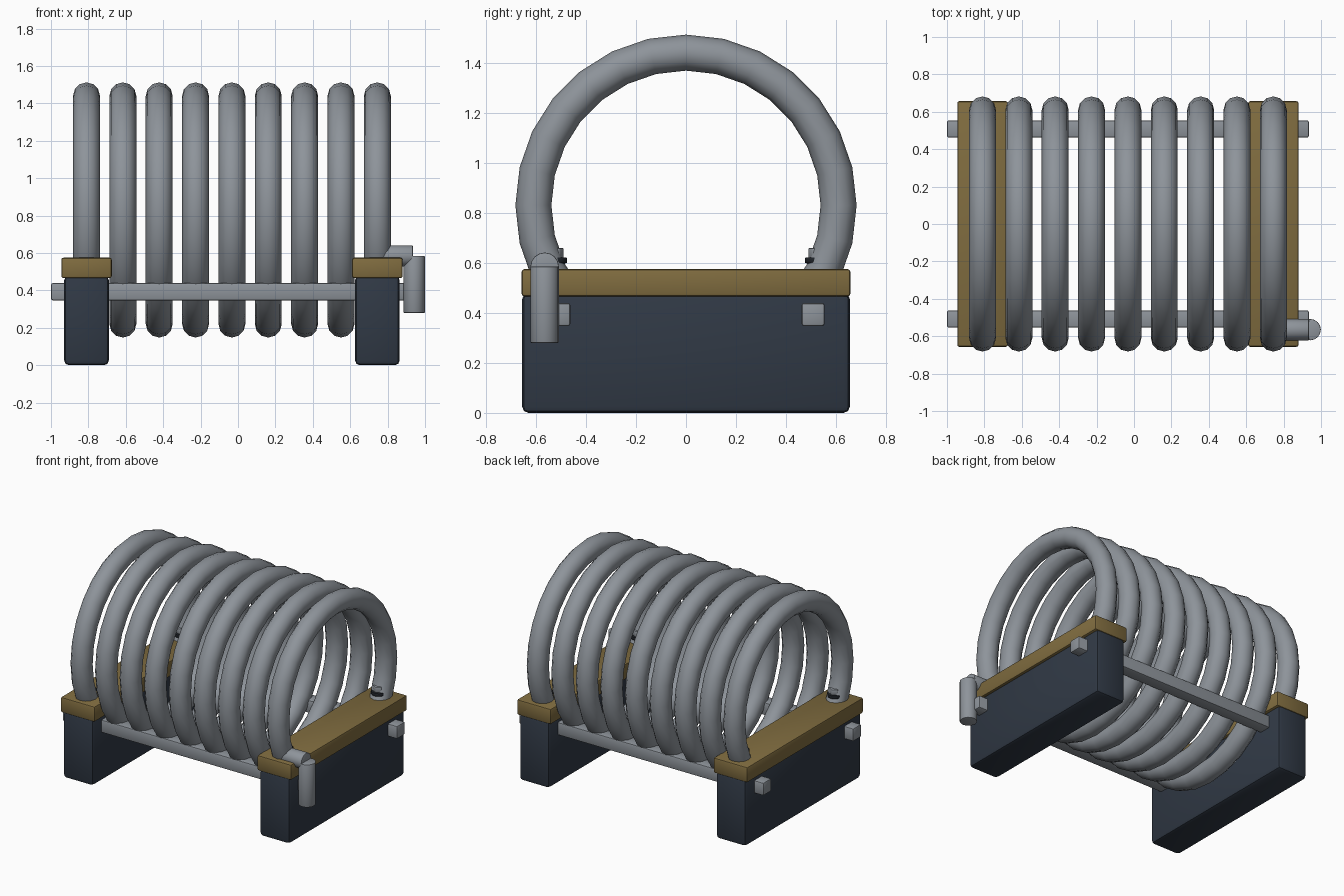
import bpy, math

if "Cube" in bpy.data.objects:
    bpy.data.objects.remove(bpy.data.objects["Cube"])


def material(name, rgb):
    m = bpy.data.materials.new(name)
    m.diffuse_color = (*rgb, 1)
    m.use_nodes = True
    m.node_tree.nodes["Principled BSDF"].inputs["Base Color"].default_value = m.diffuse_color
    return m


STEEL = material("grey steel", (0.27, 0.295, 0.325))
NAVY = material("dark navy", (0.030, 0.041, 0.060))
TAN = material("brown tan", (0.215, 0.150, 0.050))
BLACK = material("black rubber", (0.013, 0.016, 0.021))


def finish(name, mat, bevel=0.0, segments=2, angle=40):
    ob = bpy.context.object
    ob.name = name
    ob.data.materials.append(mat)
    if bevel:
        mod = ob.modifiers.new("bevel", 'BEVEL')
        mod.width = bevel
        mod.segments = segments
        mod.limit_method = 'ANGLE'
        bpy.ops.object.modifier_apply(modifier=mod.name)
    bpy.ops.object.shade_smooth_by_angle(angle=math.radians(angle))
    return ob


def box(name, mat, lo, hi, bevel):
    bpy.ops.mesh.primitive_cube_add(size=1, location=[(a + b) / 2 for a, b in zip(lo, hi)])
    bpy.context.object.scale = [b - a for a, b in zip(lo, hi)]
    bpy.ops.object.transform_apply(location=False, rotation=False, scale=True)
    return finish(name, mat, bevel)


def rod(name, mat, r, depth, loc, rot=(0, 0, 0), sides=16, bevel=0.0):
    bpy.ops.mesh.primitive_cylinder_add(vertices=sides, radius=r, depth=depth,
                                        location=loc, rotation=rot)
    return finish(name, mat, bevel)


FIRST, LAST, TURNS = -0.81, 0.745, 9

# Coil turns
for i in range(TURNS):
    x = FIRST + (LAST - FIRST) * i / (TURNS - 1)
    bpy.ops.mesh.primitive_torus_add(major_radius=0.61, minor_radius=0.072,
                                     major_segments=28, minor_segments=12,
                                     location=(x, 0, 0.83), rotation=(0, math.pi / 2, 0))
    finish(f"coil_turn_{i + 1}", STEEL, angle=60)

# End supports with caps and bolts
for side, x in (("left", FIRST), ("right", LAST)):
    box(f"{side}_support_block", NAVY, (x - 0.119, -0.655, 0), (x + 0.119, 0.655, 0.48), 0.025)
    box(f"{side}_support_cap", TAN, (x - 0.135, -0.657, 0.465), (x + 0.135, 0.657, 0.575), 0.012)
    for end, s in (("front", -1), ("back", 1)):
        y = s * 0.525
        rod(f"{side}_{end}_bolt_shank", STEEL, 0.035, 0.05, (x, y, 0.585))
        rod(f"{side}_{end}_washer", BLACK, 0.05, 0.024, (x, y, 0.61), bevel=0.006)
        rod(f"{side}_{end}_bolt_head", STEEL, 0.037, 0.042, (x, y, 0.638), sides=6, bevel=0.005)

# Long rails through the supports
for end, s in (("front", -1), ("back", 1)):
    y = s * 0.508
    box(f"{end}_rail", STEEL, (-1.0, y - 0.046, 0.347), (0.935, y + 0.046, 0.439), 0.01)

# Outlet pipe on the front right corner
rod("outlet_pipe_horizontal", STEEL, 0.057, 0.19, (0.84, -0.565, 0.584),
    (0, math.pi / 2, 0), bevel=0.004)
rod("outlet_pipe_vertical", STEEL, 0.057, 0.305, (0.942, -0.565, 0.4325), bevel=0.004)
